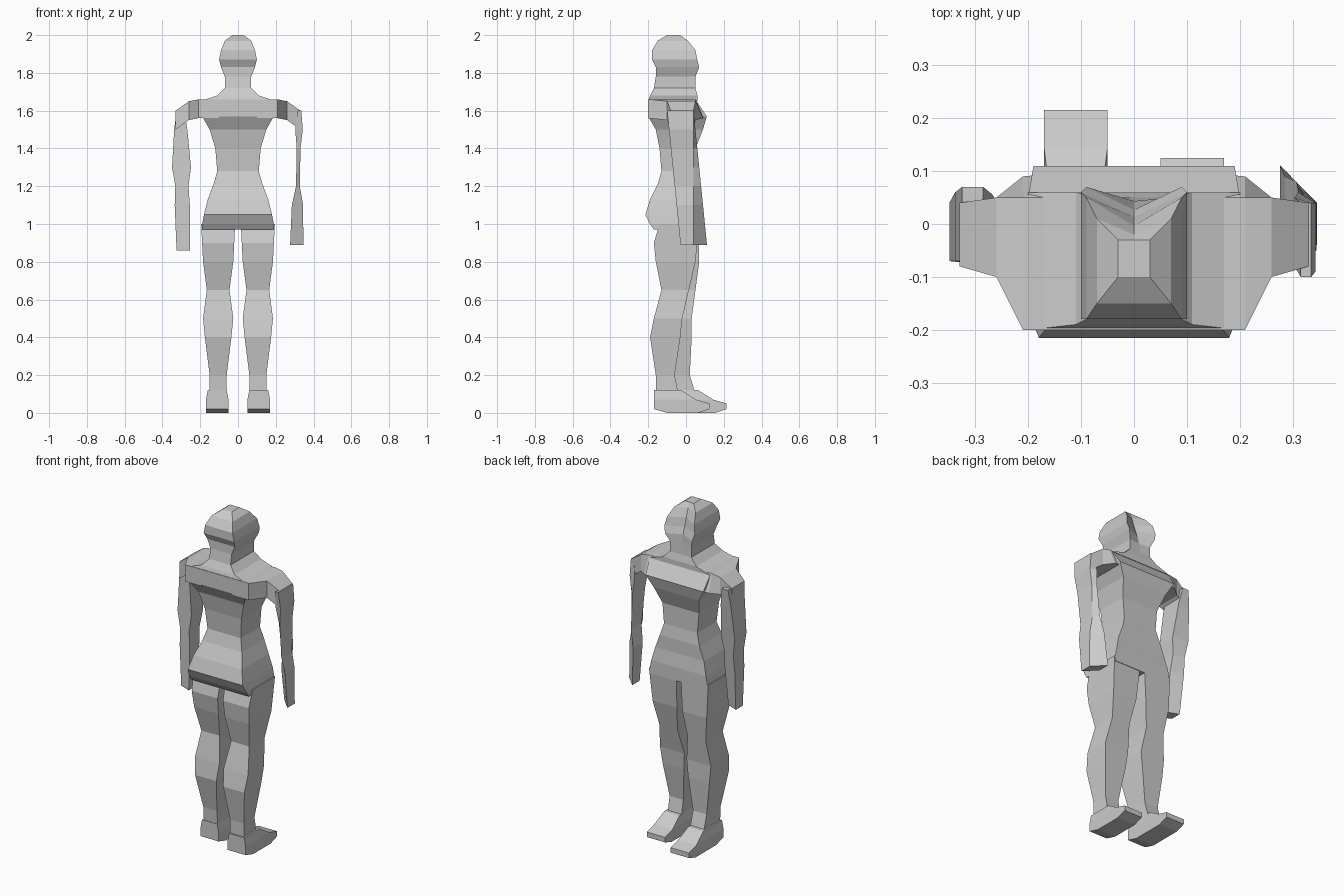
import bpy, bmesh

starter = bpy.data.objects.get("Cube")
if starter:
    bpy.data.objects.remove(starter)

# One plain clay colour
clay = bpy.data.materials.new("clay grey")
clay.use_nodes = True
clay.diffuse_color = (.6, .6, .6, 1)
shader = clay.node_tree.nodes["Principled BSDF"]
shader.inputs["Base Color"].default_value = clay.diffuse_color


def loft(name, rings):
    """Skin a list of equal-sized point rings and cap both ends."""
    bm = bmesh.new()
    loops = [[bm.verts.new(point) for point in ring] for ring in rings]
    for lower, upper in zip(loops, loops[1:]):
        for i in range(len(lower)):
            bm.faces.new((lower[i - 1], lower[i], upper[i], upper[i - 1]))
    bm.faces.new(loops[0])
    bm.faces.new(loops[-1])
    bmesh.ops.recalc_face_normals(bm, faces=bm.faces)
    mesh = bpy.data.meshes.new(name)
    bm.to_mesh(mesh)
    bm.free()
    mesh.materials.append(clay)
    part = bpy.data.objects.new(name, mesh)
    bpy.context.collection.objects.link(part)


def column(name, centre, stations, rear_taper=0, front_taper=0):
    """Boxy upright form; stations are height, half width, rear y, front y."""
    rings = []
    for height, half, rear, front in stations:
        # Tapers thin the lower leg from behind or from the front
        rear += rear_taper * (1 - height)
        front -= front_taper * (1 - height)
        # The chest, neck and face share one plane that leans back to the crown
        ridge = min(front, .11 - (height - 1.58) / 3)
        left, right = centre + half, centre - half
        rings.append([(right, rear, height), (left, rear, height),
                      (left, front, height), (centre, ridge, height),
                      (right, front, height)])
    loft(name, rings)


def arm(name, side, centre, swing, turn, stations):
    """Slab arm; stations are height, half thickness. It twists as it drops."""
    rings = []
    for height, half in stations:
        drop = 1.6 - height
        x = centre - drop * .02
        y = drop * swing - .015 - side * .015
        twist = side * drop * turn
        depth = .07 - drop * .05
        inner, outer = side * (x - half), side * (x + half)
        rings.append([(inner, y + twist - depth, height),
                      (outer, y - twist - depth, height),
                      (outer, y - twist + depth, height),
                      (inner, y + twist + depth, height)])
    loft(name, rings)


def shoulder(name, side):
    """Tapering yoke; stations are x, middle height, rear y, front y."""
    stations = [(.1, 1.61, -.2, .1), (.21, 1.61, -.2, .09),
                (.26, 1.6, -.1, .05), (.33, 1.55, -.08, .04)]
    half = .05
    rings = []
    for x, middle, rear, front in stations:
        low, high = middle - half, middle + half
        # The upper front edge leans back with the chest
        rings.append([(side * x, rear, low), (side * x, front, low),
                      (side * x, min(front, .05), high),
                      (side * x, rear, high)])
    loft(name, rings)


# Pelvis, waist and chest
column("torso", 0, [
    (.97, .19, -.17, .07), (1, .19, -.19, .07), (1.05, .18, -.215, .07),
    (1.13, .16, -.19, .06), (1.21, .13, -.15, .06), (1.28, .11, -.13, .05),
    (1.4, .12, -.14, .05), (1.5, .15, -.16, .09), (1.57, .19, -.2, .11),
    (1.66, .2, -.2, .05)])

# Neck, brow and rounded skull
column("head", 0, [
    (1.65, .2, -.2, .06), (1.68, .11, -.19, .06), (1.72, .07, -.17, .05),
    (1.78, .07, -.16, .05), (1.83, .09, -.16, .07), (1.87, .1, -.18, .06),
    (1.92, .09, -.18, .05), (1.97, .07, -.15, .01), (2, .03, -.1, -.03)])

# Limbs; one foot is planted further forward than the other
for label, side, heel, toe, rear_taper, front_taper in (
        ("left", 1, -.17, .125, 0, .1), ("right", -1, -.11, .215, .06, 0)):
    column(label + "_leg", side * .105, [
        (.1, .045, -.16, .05), (.2, .045, -.16, .02), (.4, .07, -.19, .03),
        (.5, .08, -.17, .03), (.65, .06, -.13, .05), (.8, .08, -.16, .07),
        (.9, .085, -.17, .07), (1, .09, -.14, .07)], rear_taper, front_taper)
    column(label + "_foot", side * .11, [
        (0, .06, heel + .07, toe - .06), (.02, .06, heel, toe),
        (.05, .06, heel, toe), (.07, .06, heel, toe - .07),
        (.12, .05, heel, toe - .15)])
    shoulder(label + "_shoulder", side)

arm("left_arm", 1, .325, .1, .05, [
    (1.6, .01), (1.5, .02), (1.4, .01), (1.3, .01), (1.2, .01),
    (1.1, .03), (.89, .035)])
arm("right_arm", -1, .305, -.07, .02, [
    (1.6, .02), (1.5, .035), (1.3, .05), (1.2, .035), (1.1, .04),
    (.86, .035)])
